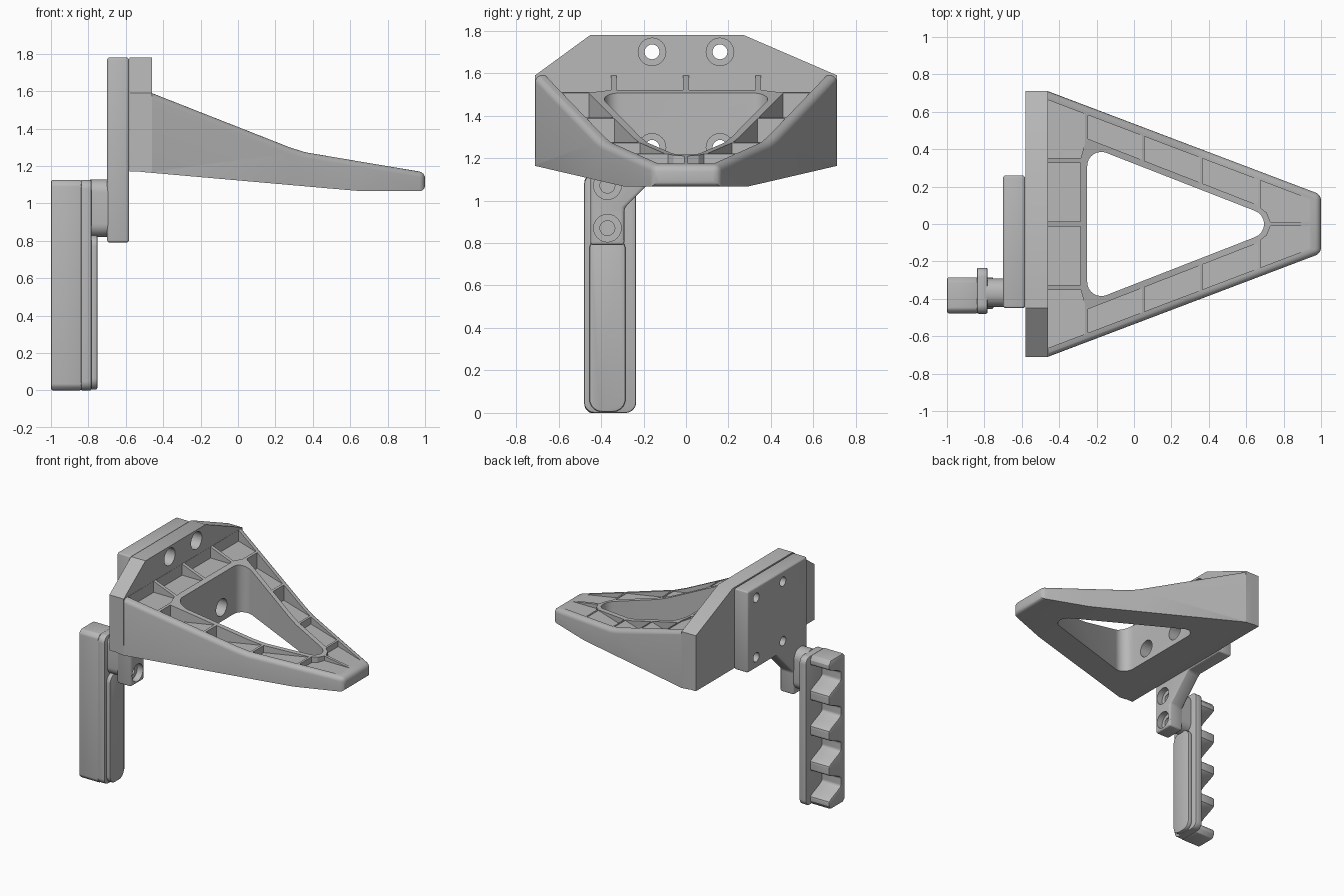
import bpy, bmesh, math
from mathutils import Vector

if "Cube" in bpy.data.objects:
    bpy.data.objects.remove(bpy.data.objects["Cube"])

grey = bpy.data.materials.new("grey_metal")
grey.diffuse_color = (0.48, 0.48, 0.48, 1)
grey.use_nodes = True
grey.node_tree.nodes["Principled BSDF"].inputs["Base Color"].default_value = grey.diffuse_color


def finish(name, bm):
    bmesh.ops.recalc_face_normals(bm, faces=bm.faces)
    me = bpy.data.meshes.new(name)
    bm.to_mesh(me)
    bm.free()
    me.materials.append(grey)
    ob = bpy.data.objects.new(name, me)
    bpy.context.collection.objects.link(ob)
    return ob


def prism(name, pts, axis, a, b):
    """Extrude a flat outline: axis x takes (y, z) points, axis z takes (x, y)."""
    bm = bmesh.new()
    put = (lambda p, t: (t, p[0], p[1])) if axis == "x" else (lambda p, t: (p[0], p[1], t))
    lo = [bm.verts.new(put(p, a)) for p in pts]
    hi = [bm.verts.new(put(p, b)) for p in pts]
    bm.faces.new(lo)
    bm.faces.new(hi)
    n = len(pts)
    for i in range(n):
        j = (i + 1) % n
        bm.faces.new((lo[i], lo[j], hi[j], hi[i]))
    return finish(name, bm)


def rounded(pts, r, seg=8):
    """Replace every corner of a convex outline with an arc."""
    out = []
    for i, p in enumerate(pts):
        p = Vector(p)
        u = (Vector(pts[i - 1]) - p).normalized()
        v = (Vector(pts[(i + 1) % len(pts)]) - p).normalized()
        half = u.angle(v) / 2
        c = p + (u + v).normalized() * (r / math.sin(half))
        s = p + u * (r / math.tan(half)) - c
        e = p + v * (r / math.tan(half)) - c
        for k in range(seg + 1):
            d = s.lerp(e, 0.5 + 0.5 * math.tan((k / seg - 0.5) * (math.pi - 2 * half))
                       / math.tan(math.pi / 2 - half))
            out.append(tuple(c + d.normalized() * r))
    return out


def rect(y0, y1, z0, z1):
    return [(y0, z0), (y1, z0), (y1, z1), (y0, z1)]


def circle(y, z, r, n=24):
    return [(y + r * math.cos(2 * math.pi * i / n), z + r * math.sin(2 * math.pi * i / n))
            for i in range(n)]


def apply(ob, mod):
    bpy.context.view_layer.objects.active = ob
    bpy.ops.object.modifier_apply(modifier=mod.name)


def bevel(ob, width, seg=2):
    m = ob.modifiers.new("bevel", "BEVEL")
    m.width, m.segments, m.limit_method, m.angle_limit = width, seg, "ANGLE", math.radians(40)
    apply(ob, m)


def combine(ob, other, op="DIFFERENCE"):
    m = ob.modifiers.new("bool", "BOOLEAN")
    m.operation, m.solver, m.object = op, "EXACT", other
    apply(ob, m)
    bpy.data.objects.remove(other)


# Horn: tapered body lofted from stations (x, bottom, top)
def width(x):
    return min(0.71, 0.71 - 0.379 * (x + 0.46))


bm = bmesh.new()
rings = []
for x, zb, zt in [(-0.52, 1.168, 1.59), (-0.46, 1.163, 1.59), (0.28, 1.098, 1.298),
                  (0.36, 1.091, 1.273), (0.46, 1.082, 1.256), (0.66, 1.065, 1.222),
                  (1.0, 1.065, 1.165)]:
    w = width(x)
    rings.append([bm.verts.new(p) for p in
                  ((x, -w, zb), (x, w, zb), (x, w, zt), (x, -w, zt))])
soft = []
for r0, r1 in zip(rings, rings[1:]):
    for i in range(4):
        j = (i + 1) % 4
        bm.faces.new((r0[i], r0[j], r1[j], r1[i]))
    soft += [bm.edges.get((r0[k], r1[k])) for k in (2, 3)]
bm.faces.new(rings[0])
tip = bm.faces.new(rings[-1])
bmesh.ops.recalc_face_normals(bm, faces=bm.faces)
bmesh.ops.bevel(bm, geom=soft + list(tip.edges), offset=0.03, segments=4,
                profile=0.5, affect="EDGES")
horn = finish("horn", bm)

# Flange at the back of the horn
flange = prism("flange", [(-0.71, 1.17), (0.71, 1.17), (0.71, 1.59), (0.27, 1.78),
                          (-0.45, 1.78), (-0.71, 1.59)], "x", -0.58, -0.46)
combine(horn, flange, "UNION")

# Triangular opening through the horn
combine(horn, prism("opening", rounded([(-0.25, -0.42), (0.827, 0), (-0.25, 0.42)], 0.075),
                    "z", 0.9, 2.0))


# Stepped pockets that leave thin ribs between them
def outer(x):
    return width(x) - 0.047


def inner(x):
    return 0.34 - 0.39 * (x - 0.05)


pockets = [([(-0.459, 0.013), (-0.285, 0.013), (-0.285, 0.327), (-0.459, 0.327)], 1.505),
           ([(-0.459, 0.353), (-0.285, 0.353), (-0.262, 0.43), (-0.262, outer(-0.262)),
             (-0.459, outer(-0.459))], 1.505)]
for x0, x1, z in ((-0.247, 0.043, 1.387), (0.057, 0.353, 1.27), (0.367, 0.663, 1.217)):
    pockets.append(([(x0, inner(x0)), (x1, inner(x1)), (x1, outer(x1)), (x0, outer(x0))], z))
pockets.append(([(0.677, 0.085), (0.71, 0.06), (0.73, 0.01), (0.94, 0.01),
                 (0.94, outer(0.94)), (0.677, outer(0.677))], 1.175))
for pts, z in pockets:
    for s in (1, -1):
        combine(horn, prism("pocket", [(x, s * y) for x, y in pts], "z", z, 2.0))

# Mounting plate with a tail that carries the handle
plate = prism("mounting_plate", [(-0.45, 0.79), (-0.29, 0.79), (-0.29, 0.965), (-0.09, 1.165),
                                 (0.26, 1.165), (0.26, 1.78), (-0.45, 1.78)],
              "x", -0.70, -0.582)
bevel(plate, 0.015, 3)

# Bolt holes: wide recess in the horn, narrow hole through both parts
for y in (-0.16, 0.16):
    for z in (1.25, 1.70):
        combine(horn, prism("recess", circle(y, z, 0.065), "x", -0.55, -0.2))
        combine(horn, prism("bolt_hole", circle(y, z, 0.035), "x", -0.65, -0.2))
        combine(plate, prism("bolt_hole", circle(y, z, 0.035), "x", -0.8, -0.5))
for z in (0.87, 1.07):
    combine(plate, prism("recess", circle(-0.37, z, 0.065), "x", -0.63, -0.5))
    combine(plate, prism("bolt_hole", circle(-0.37, z, 0.035), "x", -0.69, -0.5))

# Handle: spacer, front strip, guard plate and finger grip
spacer = prism("handle_spacer", rounded(rect(-0.445, -0.292, 0.82, 1.128), 0.07), "x", -0.79, -0.695)
strip = prism("handle_strip", rounded(rect(-0.455, -0.285, 0.005, 0.83), 0.06), "x", -0.79, -0.752)
bevel(strip, 0.008)
guard = prism("handle_guard", rounded(rect(-0.48, -0.235, 0.0, 1.125), 0.05), "x", -0.84, -0.783)
bevel(guard, 0.008)
wave = []
for i in range(65):
    z = 0.03 + 1.065 * i / 64
    c = math.cos(2 * math.pi * (z - 0.03) / 0.26625)
    wave.append((-0.355 + 0.07 * max(-1, min(1, 1.5 * c)), z))
grip = prism("finger_grip", [(-0.455, 0.0), (-0.305, 0.0)] + wave
             + [(-0.305, 1.125), (-0.455, 1.125), (-0.478, 1.10), (-0.478, 0.025)],
             "x", -1.0, -0.835)
bevel(grip, 0.01)

# Smooth rounded surfaces, keep hard edges sharp
bpy.ops.object.select_all(action="DESELECT")
for ob in (horn, plate, spacer, strip, guard, grip):
    ob.select_set(True)
bpy.context.view_layer.objects.active = horn
bpy.ops.object.shade_smooth_by_angle(angle=math.radians(28))
